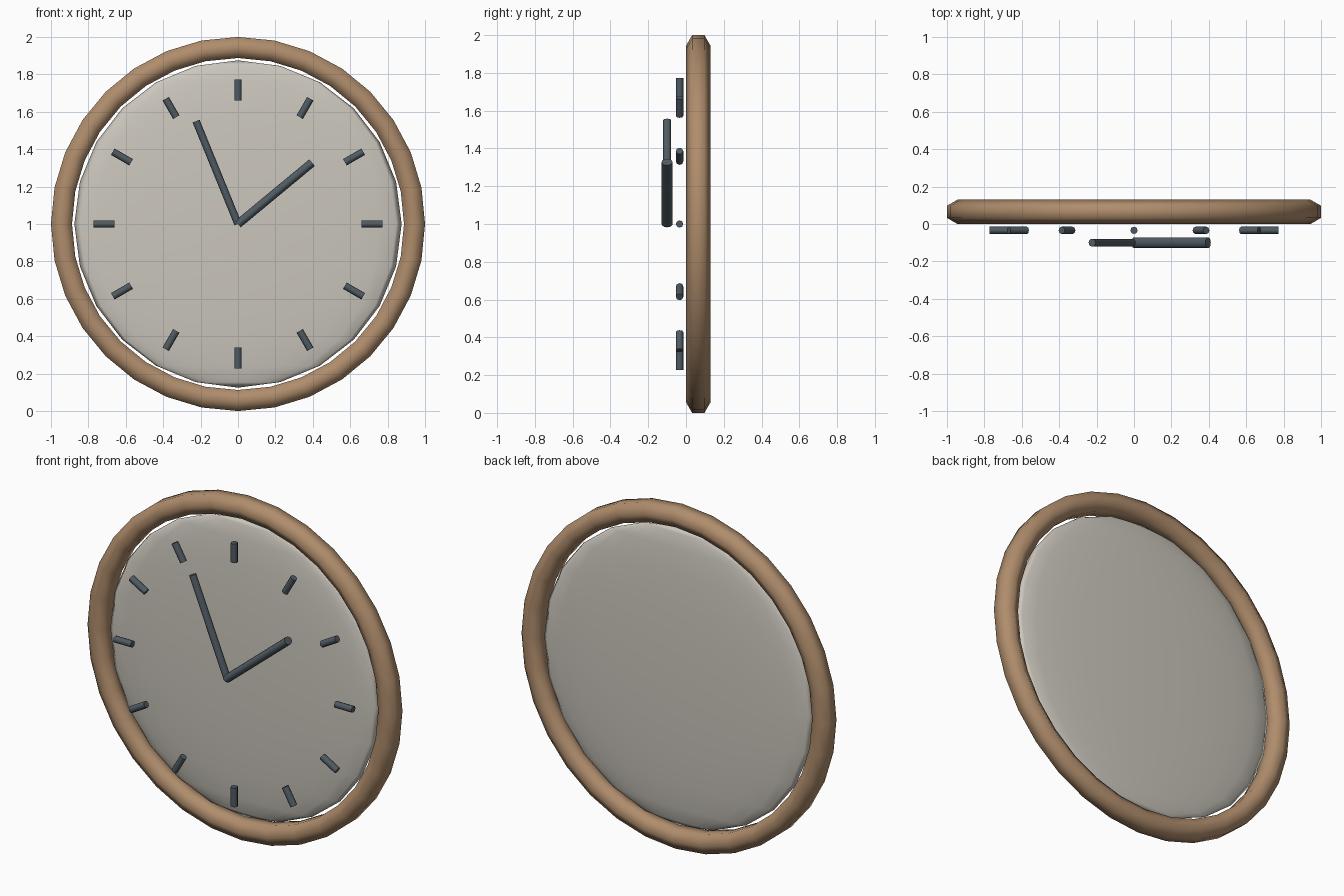
import bpy, bmesh
from math import sin, cos, pi, radians
from mathutils import Vector, Matrix

cube = bpy.data.objects.get("Cube")
if cube:
    bpy.data.objects.remove(cube, do_unlink=True)


def material(name, rgb):
    m = bpy.data.materials.new(name)
    m.use_nodes = True
    m.diffuse_color = (*rgb, 1)
    m.node_tree.nodes["Principled BSDF"].inputs["Base Color"].default_value = (*rgb, 1)
    return m


WOOD = material("warm_wood", (0.43, 0.265, 0.15))
CREAM = material("pale_grey_face", (0.60, 0.57, 0.51))
DARK = material("dark_slate", (0.08, 0.105, 0.125))
CENTRE = Vector((0, 0, 1))


def finish(bm, name, mat, angle):
    bmesh.ops.recalc_face_normals(bm, faces=bm.faces)
    mesh = bpy.data.meshes.new(name)
    bm.to_mesh(mesh)
    bm.free()
    mesh.materials.append(mat)
    ob = bpy.data.objects.new(name, mesh)
    bpy.context.collection.objects.link(ob)
    bpy.ops.object.select_all(action='DESELECT')
    ob.select_set(True)
    bpy.context.view_layer.objects.active = ob
    bpy.ops.object.shade_smooth_by_angle(angle=radians(angle))
    return ob


def rod(name, start, end, width, depth, sides):
    """Cylinder between two points, given its width across the face and its depth."""
    axis = end - start
    across = axis.normalized().cross(Vector((0, 1, 0)))
    frame = Matrix((across, Vector((0, 1, 0)), axis.normalized())).transposed().to_4x4()
    size = Matrix.Diagonal((width / 2, depth / 2, axis.length, 1))
    bm = bmesh.new()
    bmesh.ops.create_cone(bm, cap_ends=True, segments=sides, radius1=1, radius2=1, depth=1,
                          matrix=Matrix.Translation((start + end) / 2) @ frame @ size)
    return finish(bm, name, DARK, 50)


def on_dial(angle, radius, y):
    """Point on the dial, with the angle clockwise from twelve as seen from the front."""
    return CENTRE + Vector((radius * sin(angle), y, radius * cos(angle)))


# Frame: ring with a six-sided section
bm = bmesh.new()
TUBE, SEGMENTS = 0.065, 32
MAJOR = 1 - TUBE * cos(pi / 6)
rings = []
for i in range(SEGMENTS):
    a = 2 * pi * i / SEGMENTS
    section = [pi / 6 + k * pi / 3 for k in range(6)]
    rings.append([bm.verts.new(on_dial(a, MAJOR + TUBE * cos(t), TUBE + TUBE * sin(t)))
                  for t in section])
for i, ring in enumerate(rings):
    following = rings[(i + 1) % SEGMENTS]
    for k in range(6):
        n = (k + 1) % 6
        bm.faces.new((ring[k], ring[n], following[n], following[k]))
finish(bm, "round_frame", WOOD, 80)

# Dial: thin flattened ball set inside the frame
bm = bmesh.new()
bmesh.ops.create_uvsphere(bm, u_segments=24, v_segments=12, radius=1,
                          matrix=Matrix.Translation((0, TUBE, 1))
                          @ Matrix.Diagonal((0.875, 0.055, 0.875, 1)))
finish(bm, "dial", CREAM, 180)

# Hour marks
for hour in range(12):
    a = hour * pi / 6
    rod(f"hour_mark_{hour or 12}", on_dial(a, 0.66, -0.034), on_dial(a, 0.773, -0.034),
        0.039, 0.039, 8)

# Hands
hub = Vector((0, -0.1, 1))
rod("hour_hand", hub, Vector((0.396, -0.1, 1.328)), 0.046, 0.058, 12)
rod("minute_hand", hub, Vector((-0.224, -0.1, 1.55)), 0.04, 0.042, 12)
